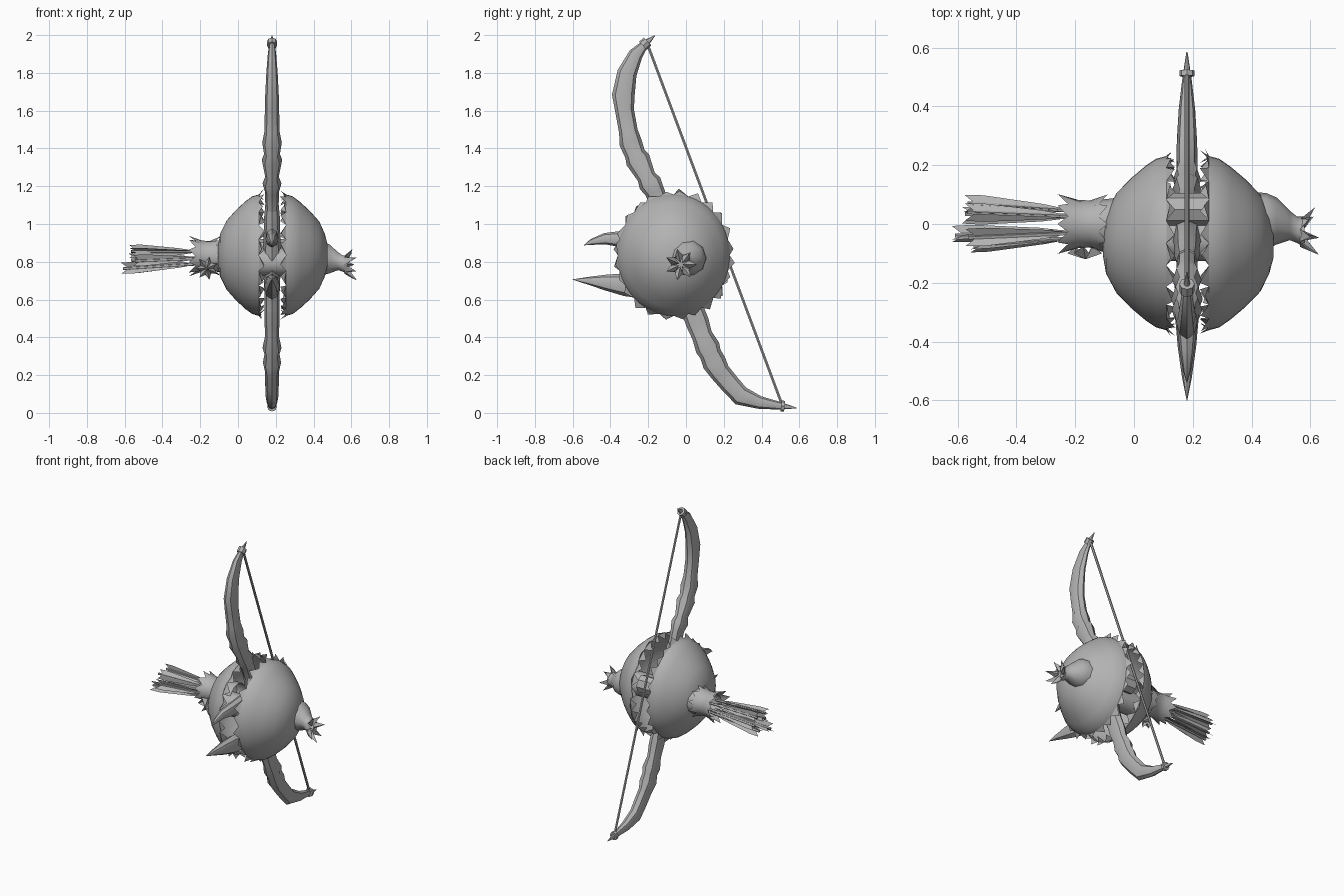
import bpy, bmesh, math, random
from mathutils import Vector

if "Cube" in bpy.data.objects:
    bpy.data.objects.remove(bpy.data.objects["Cube"])

random.seed(4)
grey = bpy.data.materials.new("mid grey")
grey.diffuse_color = (0.45, 0.45, 0.45, 1)
grey.use_nodes = True
grey.node_tree.nodes["Principled BSDF"].inputs["Base Color"].default_value = grey.diffuse_color
CX = 0.18                      # plane of the bow
CY, CZ = -0.065, 0.835         # centre of the split shell


def finish(name, bm, angle=40):
    bmesh.ops.recalc_face_normals(bm, faces=bm.faces)
    me = bpy.data.meshes.new(name)
    bm.to_mesh(me)
    bm.free()
    ob = bpy.data.objects.new(name, me)
    bpy.context.collection.objects.link(ob)
    me.materials.append(grey)
    bpy.ops.object.select_all(action='DESELECT')
    bpy.context.view_layer.objects.active = ob
    ob.select_set(True)
    bpy.ops.object.shade_smooth_by_angle(angle=math.radians(angle))
    return ob


def bridge(bm, a, b):
    for i in range(len(a)):
        j = (i + 1) % len(a)
        bm.faces.new((a[i], a[j], b[j], b[i]))


def tube(name, pts, sizes, side, n=8, angle=40):
    """Loft ellipses along pts; sizes = (half width along side, half depth)."""
    bm = bmesh.new()
    P = [Vector(p) for p in pts]
    s, rings = Vector(side), []
    for k, p in enumerate(P):
        t = (P[min(k + 1, len(P) - 1)] - P[max(k - 1, 0)]).normalized()
        u = (s - t * s.dot(t)).normalized()
        v = t.cross(u)
        w, d = sizes[k]
        rings.append([bm.verts.new(p + u * w * math.cos(2 * math.pi * i / n)
                                   + v * d * math.sin(2 * math.pi * i / n)) for i in range(n)])
    for a, b in zip(rings, rings[1:]):
        bridge(bm, a, b)
    bm.faces.new(rings[0])
    bm.faces.new(rings[-1])
    return finish(name, bm, angle)


def bow_part(name, rows, n=8):
    """rows of y, z, half width in x, half depth in the bow plane"""
    return tube(name, [(CX, r[0], r[1]) for r in rows], [(r[2], r[3]) for r in rows], (1, 0, 0), n)


# Bow limbs: knobbly near the shell, tapering to points
bow_part("upper_limb", [
    (-0.13, 1.08, .035, .05), (-0.165, 1.17, .037, .052), (-0.19, 1.215, .05, .062),
    (-0.21, 1.25, .036, .05), (-0.255, 1.34, .054, .066), (-0.27, 1.37, .042, .055),
    (-0.293, 1.43, .052, .06), (-0.305, 1.49, .04, .05), (-0.325, 1.60, .038, .05),
    (-0.332, 1.68, .036, .06), (-0.312, 1.80, .03, .052), (-0.265, 1.90, .022, .038),
    (-0.215, 1.955, .014, .02), (-0.165, 1.998, .002, .002)])
bow_part("lower_limb", [
    (0.03, 0.56, .04, .06), (0.06, 0.48, .04, .062), (0.085, 0.41, .036, .055),
    (0.115, 0.345, .05, .066), (0.13, 0.31, .04, .058), (0.15, 0.265, .048, .064),
    (0.18, 0.215, .036, .055), (0.235, 0.15, .036, .053), (0.29, 0.09, .034, .052),
    (0.39, 0.055, .028, .034), (0.50, 0.037, .015, .02), (0.585, 0.026, .002, .002)])
# Riser running between the shell halves
bow_part("riser", [
    (-0.13, 1.10, .036, .05), (-0.11, 1.03, .042, .06), (-0.07, 0.94, .044, .07),
    (-0.05, 0.83, .05, .08), (-0.02, 0.72, .044, .07), (0.01, 0.62, .04, .06), (0.03, 0.55, .04, .06)])
# Bowstring and its bindings
tube("bowstring", [(CX, -0.205, 1.955), (CX, 0.51, 0.04)], [(.008, .008)] * 2, (1, 0, 0), 6)
bow_part("upper_binding", [(-0.228, 1.943, .026, .03), (-0.203, 1.967, .026, .028)])
bow_part("lower_binding", [(0.503, 0.037, .026, .03), (0.522, 0.035, .026, .028)])

# Front spikes
bow_part("upper_spike", [(-0.20, 0.925, .036, .05), (-0.35, 0.92, .034, .042),
                         (-0.43, 0.922, .025, .03), (-0.50, 0.905, .013, .016), (-0.54, 0.888, .001, .001)])
bow_part("lower_spike", [(-0.18, 0.66, .042, .06), (-0.32, 0.678, .04, .06),
                         (-0.42, 0.69, .031, .043), (-0.52, 0.70, .017, .02), (-0.60, 0.706, .001, .001)])


# Two hollow shell halves with ragged rims
def shell(name, profile, rim_x, tip_x, teeth=24):
    bm = bmesh.new()
    n = teeth * 2
    loops = []
    for x, r in profile:
        loops.append([bm.verts.new((x, CY + r * 0.94 * math.cos(2 * math.pi * i / n),
                                    CZ + r * 1.02 * math.sin(2 * math.pi * i / n))) for i in range(n)])
    for a, b in zip(loops, loops[1:]):
        bridge(bm, a, b)
    bm.faces.new(loops[0])
    last = loops[-1]
    for i in range(0, n, 2):
        a = 2 * math.pi * (i + 1 + random.uniform(-.4, .4)) / n
        r = random.uniform(.328, .35)
        tip = bm.verts.new((tip_x + random.uniform(-.012, .012),
                            CY + r * 0.94 * math.cos(a), CZ + r * 1.02 * math.sin(a)))
        bm.faces.new((last[i], last[i + 1], tip))
        bm.faces.new((last[i + 1], last[(i + 2) % n], tip))
        # inner row of teeth bending into the gap
        inner = bm.verts.new((tip_x + (tip_x - rim_x) * .5, CY + .275 * math.cos(a), CZ + .29 * math.sin(a)))
        bm.faces.new((last[(i + 2) % n], last[i + 1], inner))
        bm.faces.new((last[i + 1], last[i], inner))
    finish(name, bm, 35)


shell("left_shell", [(-0.105, .05), (-0.095, .11), (-0.06, .18), (-0.01, .235),
                     (0.04, .28), (0.075, .305), (0.11, .315)], .11, .13)
shell("right_shell", [(0.475, .05), (0.46, .11), (0.43, .175), (0.38, .23),
                      (0.33, .275), (0.29, .305), (0.255, .315)], .255, .235)
# Core joining the two halves
tube("core", [(-0.06, -0.05, .80), (0.42, -0.05, .80)], [(.075, .075)] * 2, (0, 0, 1), 12)
tube("rear_core", [(0.06, 0.05, .86), (0.30, 0.05, .86)], [(.06, .055)] * 2, (0, 0, 1), 8)


# Sleeves with zigzag ends, running along x
def sleeve(name, rows, n, zig_start=0, zig_end=0, flare=.02):
    """rows of x, y, z, radius; zig values push every second vertex outward"""
    bm = bmesh.new()
    loops = []
    for k, (x, y, z, r) in enumerate(rows):
        loop = []
        for i in range(n):
            a = 2 * math.pi * i / n
            z_off = (zig_start if k == 0 else zig_end if k == len(rows) - 1 else 0) * (i % 2)
            rr = r + (flare if z_off else 0)
            loop.append(bm.verts.new((x + z_off, y + rr * math.cos(a), z + rr * math.sin(a))))
        loops.append(loop)
    for a, b in zip(loops, loops[1:]):
        bridge(bm, a, b)
    return finish(name, bm, 45)


sleeve("cuff", [(-0.225, 0.0, .83, .085), (-0.19, 0.0, .83, .082), (-0.15, 0.0, .83, .08),
                (-0.12, 0.0, .83, .083)], 20, -.035, .03, .022)
sleeve("cuff_root", [(-0.22, 0.0, .83, .07), (-0.05, 0.0, .83, .09), (0.0, 0.0, .83, .09)], 12)
# Small ragged tuft on the front of the cuff
bm = bmesh.new()
hub = bm.verts.new((-0.165, -0.12, .765))
star = [bm.verts.new((-0.165 + r * math.cos(i * math.pi / 7), -0.075 - (.025 if i % 2 else 0),
                      .765 + r * math.sin(i * math.pi / 7)))
        for i in range(14) for r in [.062 if i % 2 else .035]]
for i in range(14):
    bm.faces.new((hub, star[i], star[(i + 1) % 14]))
finish("cuff_tuft", bm, 20)

# Stem with flared petals on the right
sleeve("stem", [(0.40, 0.01, .82, .10), (0.45, 0.01, .82, .095), (0.485, 0.01, .815, .08),
                (0.53, -0.005, .803, .05), (0.555, -0.02, .79, .045), (0.58, -0.027, .785, .052)], 10)
bm = bmesh.new()
for i in range(7):
    a = 2 * math.pi * i / 7
    def at(x, r, da):
        return bm.verts.new((x, -0.028 + r * math.cos(a + da), .785 + r * math.sin(a + da)))
    l, r_, m = at(.565, .05, -.45), at(.565, .05, .45), at(.60, .072, 0)
    tip, c = at(random.uniform(.60, .632), .085, 0), at(.575, .01, 0)
    for f in ((l, m, tip), (m, r_, tip), (l, r_, m), (c, l, tip), (r_, c, tip)):
        bm.faces.new(f)
finish("stem_petals", bm, 20)

# Bundle of arrow shafts with three flat vanes each
bm = bmesh.new()
spots = [(.035, .035), (.06, -.005), (.03, -.045), (-.04, .035), (-.065, -.01), (-.035, -.045)]
for dy, dz in spots:
    end = random.uniform(-.615, -.54)
    start = Vector((-.20, dy * .75, .825 + dz * .8))
    stop = Vector((end, dy * 1.15, .815 + dz * 1.15))
    turn = random.uniform(0, 2)
    for k in range(3):
        a = turn + k * 2 * math.pi / 3
        o = Vector((0, math.cos(a), math.sin(a)))
        q = [start, start.lerp(stop, .3) + o * .018, start.lerp(stop, .85) + o * .036,
             stop + o * .034 + Vector((-.01, 0, 0)), stop.lerp(start, .08)]
        bm.faces.new([bm.verts.new(p) for p in q])
    ring = [[bm.verts.new(p + Vector((0, .008 * math.cos(i * math.pi / 2.5), .008 * math.sin(i * math.pi / 2.5))))
             for i in range(5)] for p in (start, stop)]
    bridge(bm, *ring)
    bm.faces.new(ring[1])
finish("arrows", bm, 30)
